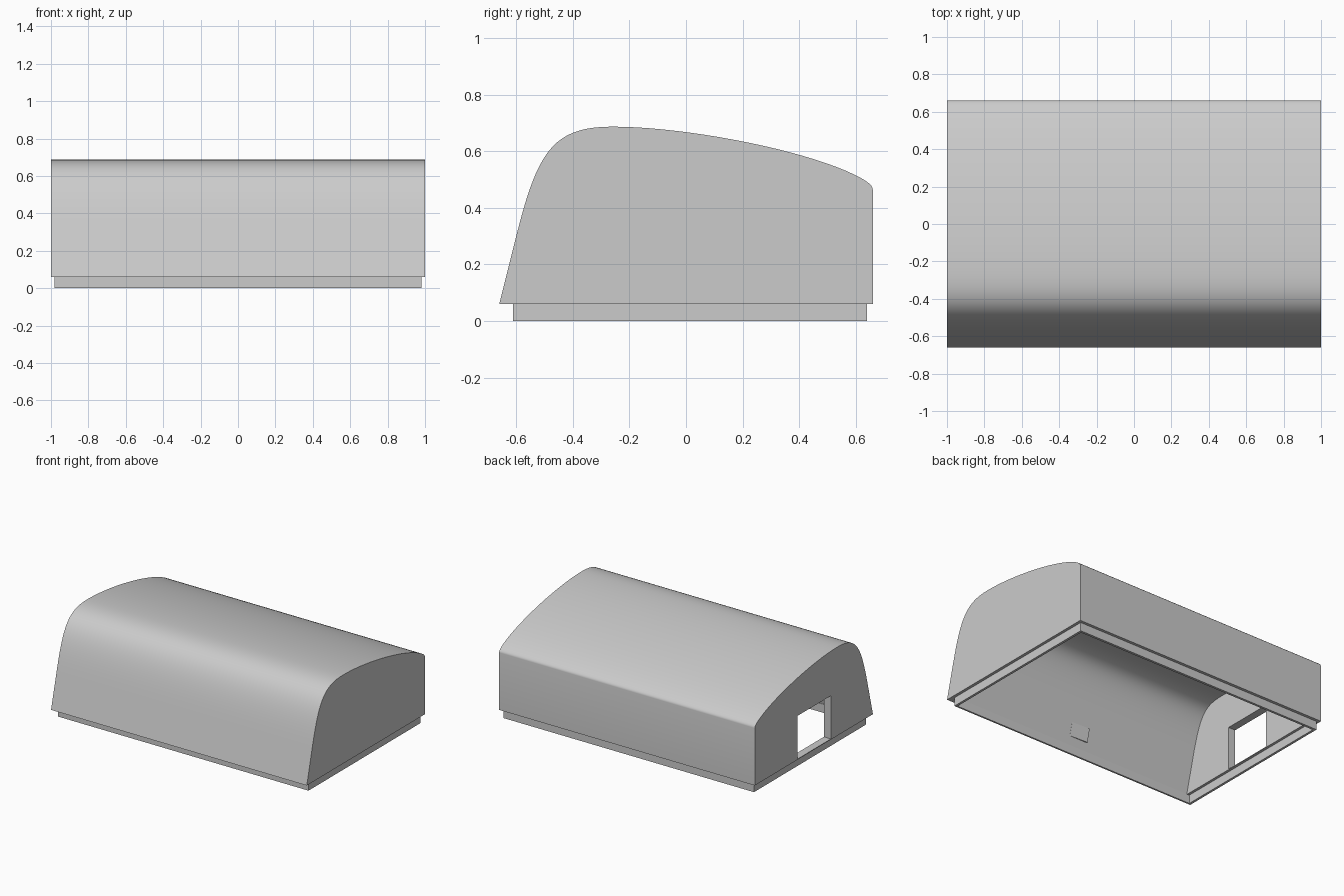
import bpy, bmesh, math
from mathutils import Vector
from mathutils.geometry import interpolate_bezier

cube = bpy.data.objects.get("Cube")
if cube:
    bpy.data.objects.remove(cube, do_unlink=True)

grey = bpy.data.materials.new("light grey")
grey.use_nodes = True
colour = (0.6, 0.6, 0.6, 1)
grey.diffuse_color = colour
grey.node_tree.nodes["Principled BSDF"].inputs["Base Color"].default_value = colour

WALL = 0.055
SEAM = 0.06


def prism(name, profile, half_width):
    """Extrude a (y, z) outline along x."""
    bm = bmesh.new()
    face = bm.faces.new([bm.verts.new((-half_width, y, z)) for y, z in profile])
    out = bmesh.ops.extrude_face_region(bm, geom=[face])["geom"]
    moved = [v for v in out if isinstance(v, bmesh.types.BMVert)]
    bmesh.ops.translate(bm, verts=moved, vec=(2 * half_width, 0, 0))
    return finish(name, bm)


def box(name, x, y, z):
    bm = bmesh.new()
    bmesh.ops.create_cube(bm, size=1)
    for v in bm.verts:
        v.co = [r[0] if c < 0 else r[1] for c, r in zip(v.co, (x, y, z))]
    return finish(name, bm)


def finish(name, bm):
    bmesh.ops.recalc_face_normals(bm, faces=bm.faces)
    mesh = bpy.data.meshes.new(name)
    bm.to_mesh(mesh)
    bm.free()
    mesh.materials.append(grey)
    obj = bpy.data.objects.new(name, mesh)
    bpy.context.collection.objects.link(obj)
    return obj


def cut(obj, cutter):
    """Subtract the cutter, then discard it."""
    cutter.hide_render = True
    mod = obj.modifiers.new("cut", "BOOLEAN")
    mod.operation, mod.solver, mod.object = "DIFFERENCE", "EXACT", cutter
    bpy.context.view_layer.objects.active = obj
    bpy.ops.object.modifier_apply(modifier=mod.name)
    bpy.data.objects.remove(cutter, do_unlink=True)


# Side outline: sloping front, rounded brow, long roof, rounded back edge
spans = [
    ((-0.6, 0.3), (-0.525, 0.6), (-0.47, 0.687), (-0.26, 0.687), 20),
    ((-0.26, 0.687), (0, 0.687), (0.42, 0.605), (0.6, 0.515), 20),
    ((0.6, 0.515), (0.64, 0.495), (0.66, 0.48), (0.66, 0.465), 8),
]
outline = [Vector((-0.66, SEAM))]
for *points, steps in spans:
    curve = interpolate_bezier(*[Vector((p[0], p[1], 0)) for p in points], steps)
    start = 0 if len(outline) == 1 else 1
    outline += [p.to_2d() for p in curve[start:]]
outline.append(Vector((0.66, SEAM)))

# Inner outline: the same curve moved inward by the wall thickness
inner = []
for i, p in enumerate(outline[:-1]):
    d = (outline[i + 1] - outline[max(i - 1, 0)]).normalized()
    q = p + WALL * Vector((d.y, -d.x))
    if q.y < SEAM + WALL:
        q = q + d * (SEAM - 0.04 - q.y) / d.y
    if q.x < 0.66 - WALL - 0.001 and (not inner or q.x > inner[-1].x):
        inner.append(q)
inner.append(Vector((0.66 - WALL, 0.45)))
inner.append(Vector((0.66 - WALL, inner[0].y)))

# Hollow shell with an opening in the right end wall
shell = prism("shell", outline, 1)
cut(shell, prism("cavity_cutter", inner, 1 - WALL))
cut(shell, box("opening_cutter", (-1.1, -0.9), (-0.19, 0.18), (0.065, 0.37)))

# Thin locating rim below the shell
rim = box("rim", (-0.98, 0.98), (-0.612, 0.64), (0, SEAM))
cut(rim, box("rim_cutter", (-0.963, 0.963), (-0.6, 0.623), (-0.1, 0.1)))

# Small wedge-shaped catch on the inside of the front wall
bm = bmesh.new()
bmesh.ops.create_cube(bm, size=1)
for v in bm.verts:
    z = 0.21 if v.co.z > 0 else 0.12
    wall_y = -0.66 + (z - SEAM) / 4 + WALL * 1.03
    raised = 0.008 if v.co.x < 0 else 0.001
    v.co = (-0.1 if v.co.x < 0 else 0.04, wall_y + (raised if v.co.y > 0 else -0.01), z)
finish("inner_catch", bm)

# Smooth the curved roof, keeping sharp edges
bpy.ops.object.select_all(action="DESELECT")
shell.select_set(True)
bpy.context.view_layer.objects.active = shell
bpy.ops.object.shade_smooth_by_angle(angle=math.radians(30))
